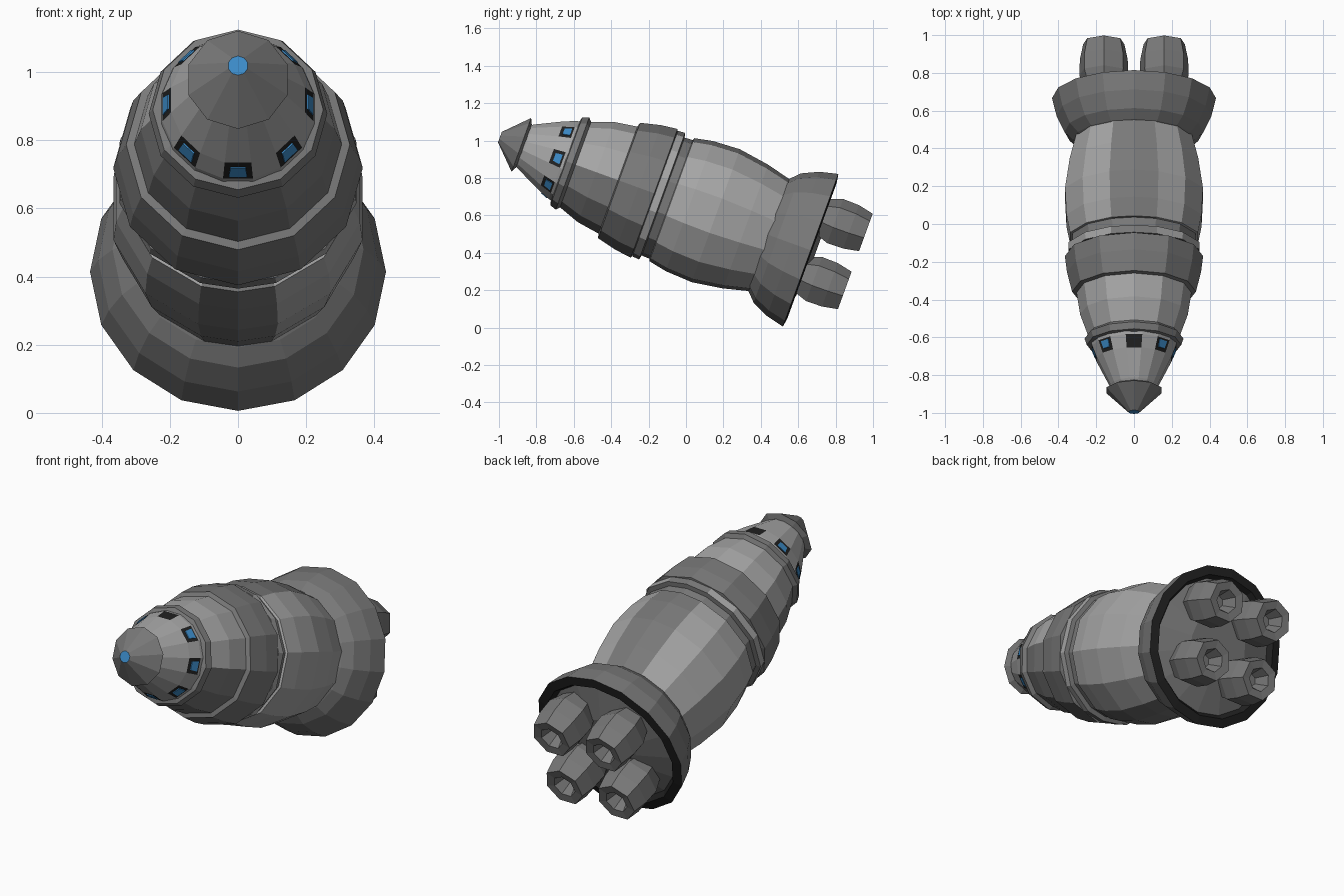
import bpy, bmesh, math
from mathutils import Vector

if "Cube" in bpy.data.objects:
    bpy.data.objects.remove(bpy.data.objects["Cube"])

# Ship axis: tilted 20 degrees, nose up and forward
TILT = math.radians(20)
C = Vector((0, -0.076, 0.684))
A = Vector((0, math.cos(TILT), -math.sin(TILT)))
U = Vector((0, math.sin(TILT), math.cos(TILT)))
X = Vector((1, 0, 0))


def P(x, u, t):
    return C + X * x + U * u + A * t


def material(name, rgb):
    m = bpy.data.materials.new(name)
    m.diffuse_color = (*rgb, 1)
    m.use_nodes = True
    m.node_tree.nodes["Principled BSDF"].inputs["Base Color"].default_value = m.diffuse_color
    return m


MATS = [material("light_grey", (0.38, 0.38, 0.38)),
        material("dark_grey", (0.19, 0.19, 0.19)),
        material("black", (0.015, 0.015, 0.015)),
        material("window_blue", (0.045, 0.26, 0.58))]
LIGHT, DARK, BLACK, BLUE = range(4)


def finish(name, bm):
    bmesh.ops.recalc_face_normals(bm, faces=bm.faces)
    me = bpy.data.meshes.new(name)
    bm.to_mesh(me)
    bm.free()
    for m in MATS:
        me.materials.append(m)
    ob = bpy.data.objects.new(name, me)
    bpy.context.collection.objects.link(ob)
    return ob


def even(n, shift=0.0):
    return [360 * (i + shift) / n for i in range(n)]


def lathe(name, profile, angles, rule, cx=0, cu=0):
    """profile: (t, radius) rings; rule(band, angle 0-180 from top) -> material."""
    bm = bmesh.new()
    rings = []
    for t, r in profile:
        rings.append([bm.verts.new(P(cx + r * math.sin(math.radians(a)),
                                     cu + r * math.cos(math.radians(a)), t)) for a in angles])
    n = len(angles)
    for b in range(len(rings) - 1):
        for i in range(n):
            j = (i + 1) % n
            f = bm.faces.new((rings[b][i], rings[b][j], rings[b + 1][j], rings[b + 1][i]))
            mid = (angles[i] + angles[j] + (360 if j == 0 else 0)) / 2 % 360
            f.material_index = rule(b, min(mid, 360 - mid))
    bm.faces.new(rings[0]).material_index = rule(-1, 0)
    bm.faces.new(rings[-1]).material_index = rule(len(rings), 0)
    return finish(name, bm)


# Hull cross-section: narrow dark spine strips at top and bottom
half = [20, 46, 75, 105, 134, 162]
HULL = [0] + half + [180] + [360 - a for a in reversed(half)]


def on_panel(a):
    return 20 < a < 162


# Nose cone with small blue lens
lathe("nose_cone", [(-0.978, 0.03), (-0.856, 0.153), (-0.835, 0.11)], even(10),
      lambda b, a: BLUE if b == -1 else DARK)

# Cockpit with eight window frames
lathe("cockpit", [(-0.85, 0.115), (-0.83, 0.128), (-0.685, 0.2), (-0.62, 0.226), (-0.57, 0.236)],
      even(16, 0.5),
      lambda b, a: BLACK if b == 2 and abs((a + 22.5) % 45 - 22.5) < 5 else LIGHT)

# Blue glass plates inside the frames
for k in range(1, 8):
    phi = math.radians(45 * k)
    s, c = math.sin(phi), math.cos(phi)
    bm = bmesh.new()
    vs = []
    for lift in (-0.002, 0.004):
        for t, w in ((-0.668, -0.022), (-0.668, 0.022), (-0.63, 0.027), (-0.63, -0.027)):
            r = (0.2 + (t + 0.685) * 0.4) * math.cos(math.radians(11.25)) + lift
            vs.append(bm.verts.new(P(r * s + w * c, r * c - w * s, t)))
    for q in ((0, 1, 2, 3), (4, 5, 6, 7), (0, 1, 5, 4), (1, 2, 6, 5), (2, 3, 7, 6), (3, 0, 4, 7)):
        bm.faces.new([vs[i] for i in q]).material_index = BLUE
    finish("window_glass_%d" % k, bm)

# Collar behind the cockpit
lathe("cockpit_collar", [(-0.61, 0.21), (-0.6, 0.25), (-0.565, 0.262), (-0.54, 0.235)],
      even(12), lambda b, a: DARK)

# Forward hull, light above and dark below
lathe("forward_hull", [(-0.57, 0.235), (-0.43, 0.285), (-0.27, 0.31)], even(12),
      lambda b, a: LIGHT if a < 80 else DARK)

# Broad dark shoulder band
lathe("shoulder_band", [(-0.31, 0.29), (-0.3, 0.328), (-0.19, 0.355), (-0.1, 0.366), (-0.09, 0.33)],
      even(12), lambda b, a: DARK)

# Narrow trim ring, then the main hull with light side panels
lathe("trim_ring", [(-0.1, 0.32), (-0.095, 0.357), (-0.055, 0.36), (-0.045, 0.32)], HULL,
      lambda b, a: LIGHT if on_panel(a) and b == 1 else DARK)
lathe("hull_groove", [(-0.06, 0.335), (0.01, 0.338)], HULL, lambda b, a: DARK)
lathe("main_hull", [(-0.005, 0.33), (0.0, 0.35), (0.1, 0.37), (0.25, 0.378), (0.42, 0.352), (0.57, 0.314)],
      HULL, lambda b, a: LIGHT if on_panel(a) else DARK)

# Tail skirt with black rear rim and bulkhead
lathe("tail_skirt", [(0.54, 0.3), (0.555, 0.322), (0.6, 0.368), (0.69, 0.41), (0.79, 0.434),
                     (0.798, 0.385), (0.77, 0.365), (0.82, 0.18)], even(16),
      lambda b, a: BLACK if b in (4, 5) else DARK)

# Four engines with recessed nozzles
for side, sx in (("left", -0.16), ("right", 0.16)):
    for level, u in (("upper", 0.185), ("lower", -0.145)):
        lathe("engine_%s_%s" % (level, side),
              [(0.76, 0.095), (0.86, 0.132), (0.95, 0.13), (1.035, 0.112), (1.03, 0.065), (0.95, 0.035)],
              even(7), lambda b, a: DARK, sx, u)
